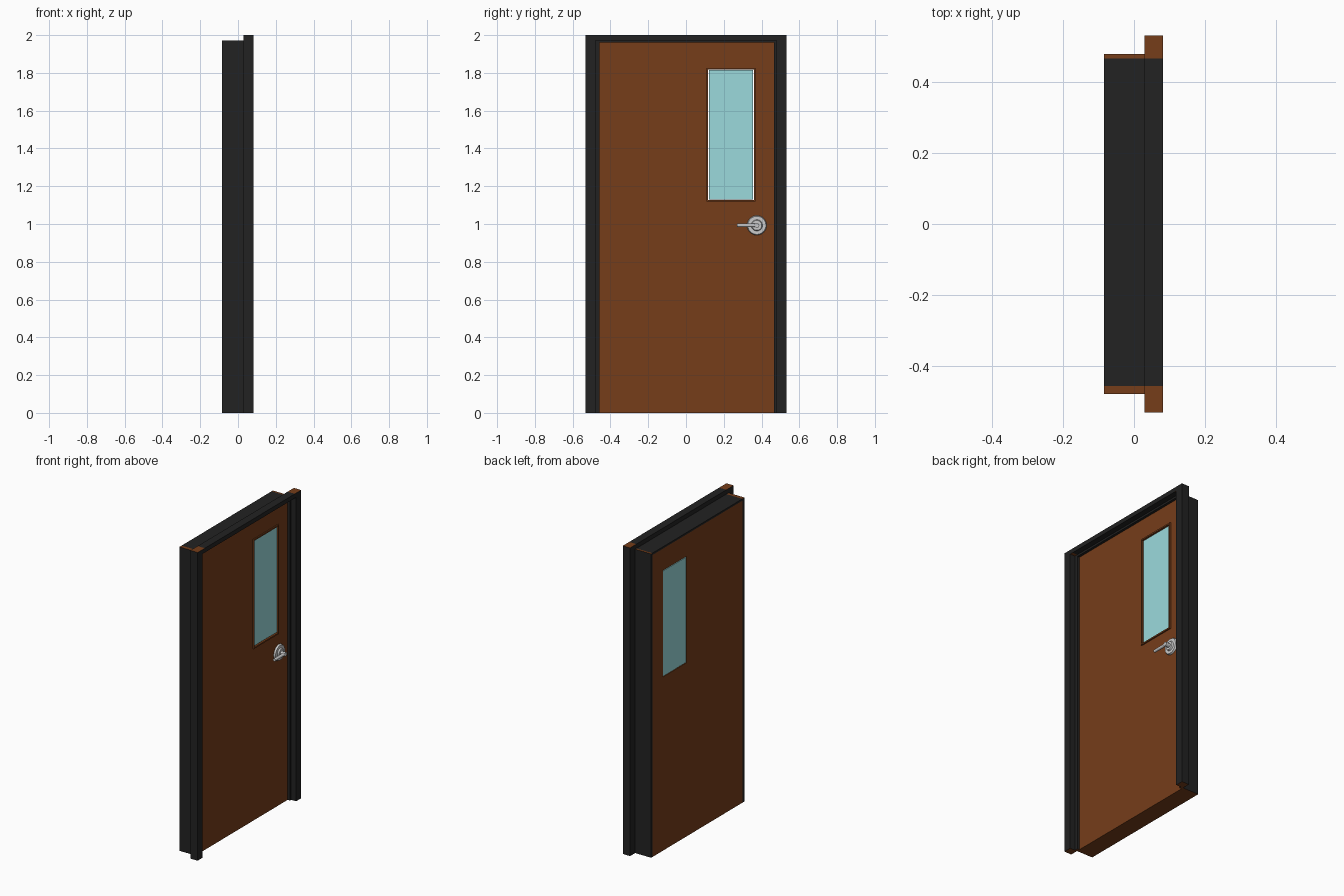
import bpy, bmesh, math
from mathutils import Matrix, Vector

if "Cube" in bpy.data.objects:
    bpy.data.objects.remove(bpy.data.objects["Cube"])


def material(name, rgb):
    m = bpy.data.materials.new(name)
    m.diffuse_color = (*rgb, 1)
    m.use_nodes = True
    m.node_tree.nodes["Principled BSDF"].inputs["Base Color"].default_value = m.diffuse_color
    return m


wood = material("wood_brown", (0.18, 0.047, 0.01))
dark = material("frame_black", (0.016, 0.016, 0.016))
glass = material("glass_cyan", (0.33, 0.70, 0.72))


def finish(name, bm, mats):
    bmesh.ops.recalc_face_normals(bm, faces=bm.faces)
    mesh = bpy.data.meshes.new(name)
    bm.to_mesh(mesh)
    bm.free()
    for m in mats:
        mesh.materials.append(m)
    ob = bpy.data.objects.new(name, mesh)
    bpy.context.collection.objects.link(ob)
    return ob


def box(name, x, y, z, *mats):
    """Box from ranges; a second material goes on the top and bottom ends."""
    bm = bmesh.new()
    lo, hi = (Vector(p) for p in zip(x, y, z))
    mat = Matrix.Translation((lo + hi) / 2) @ Matrix.Diagonal((*(hi - lo), 1))
    bmesh.ops.create_cube(bm, size=1, matrix=mat)
    bm.normal_update()
    if len(mats) > 1:
        for f in bm.faces:
            f.material_index = int(abs(f.normal.z) > 0.9)
    return finish(name, bm, mats)


def panel_with_hole(name, x, outer, inner, mat):
    """Slab facing x with a rectangular hole; rectangles are y0, y1, z0, z1."""
    bm = bmesh.new()
    loops = []
    for xx in x:
        for y0, y1, z0, z1 in (outer, inner):
            loops.append([bm.verts.new((xx, a, b)) for a, b in
                          ((y0, z0), (y1, z0), (y1, z1), (y0, z1))])
    for a, b in ((0, 1), (2, 3), (0, 2), (1, 3)):
        A, B = loops[a], loops[b]
        for i in range(4):
            j = (i + 1) % 4
            bm.faces.new((A[i], A[j], B[j], B[i]))
    return finish(name, bm, [mat])


def cylinder(name, p0, p1, r0, r1, segs=32):
    p0, p1 = Vector(p0), Vector(p1)
    d = p1 - p0
    bm = bmesh.new()
    mat = Matrix.Translation((p0 + p1) / 2) @ d.to_track_quat('Z', 'Y').to_matrix().to_4x4()
    bmesh.ops.create_cone(bm, cap_ends=True, segments=segs, radius1=r0, radius2=r1,
                          depth=d.length, matrix=mat)
    ob = finish(name, bm, [])
    bpy.context.view_layer.objects.active = ob
    ob.select_set(True)
    bpy.ops.object.shade_smooth_by_angle(angle=math.radians(35))
    ob.select_set(False)
    return ob


BACK, FACE, STOP, FRONT = -0.085, 0.03, 0.046, 0.082
Y0, Y1, TOP = -0.457, 0.466, 1.96

# door leaf with window opening
hole = (0.117, 0.359, 1.127, 1.818)
panel_with_hole("door_leaf", (BACK, FACE), (Y0, Y1, 0, TOP), hole, wood)

# glass pane and raised window bead
box("window_glass", (BACK, FACE), (0.121, 0.355), (1.131, 1.814), glass)
panel_with_hole("window_bead", (FACE, 0.038), (0.108, 0.368, 1.118, 1.827), hole, wood)

# side jambs and casings, with bare wood ends
for side, s, inner in (("left", -1, Y0), ("right", 1, Y1)):
    box(side + "_jamb", (BACK, STOP), sorted((inner, s * 0.479)), (0, 1.972), dark, wood)
    box(side + "_casing", (FACE, FRONT), sorted((s * 0.479, s * 0.531)), (0, 2), dark, wood)
    # short ends filling the corner above the jamb
    box(side + "_casing_corner", (FACE, FRONT), sorted((inner, s * 0.479)), (1.972, 2), dark, wood)

# head jamb and casing
box("head_jamb", (BACK, STOP), (Y0, Y1), (TOP, 1.972), dark)
box("head_casing", (FACE, FRONT), (Y0, Y1), (1.972, 2), dark)

# lever handle: rose, collar, spindle, lever
hy, hz = 0.375, 0.993
cylinder("handle_rose", (FACE, hy, hz), (0.041, hy, hz), 0.052, 0.048)
cylinder("handle_collar", (0.041, hy, hz), (0.05, hy, hz), 0.03, 0.026)
cylinder("handle_spindle", (0.05, hy, hz), (0.08, hy, hz), 0.013, 0.013, 24)
cylinder("handle_lever", (0.071, hy, hz), (0.071, 0.27, hz), 0.01, 0.009, 20)
